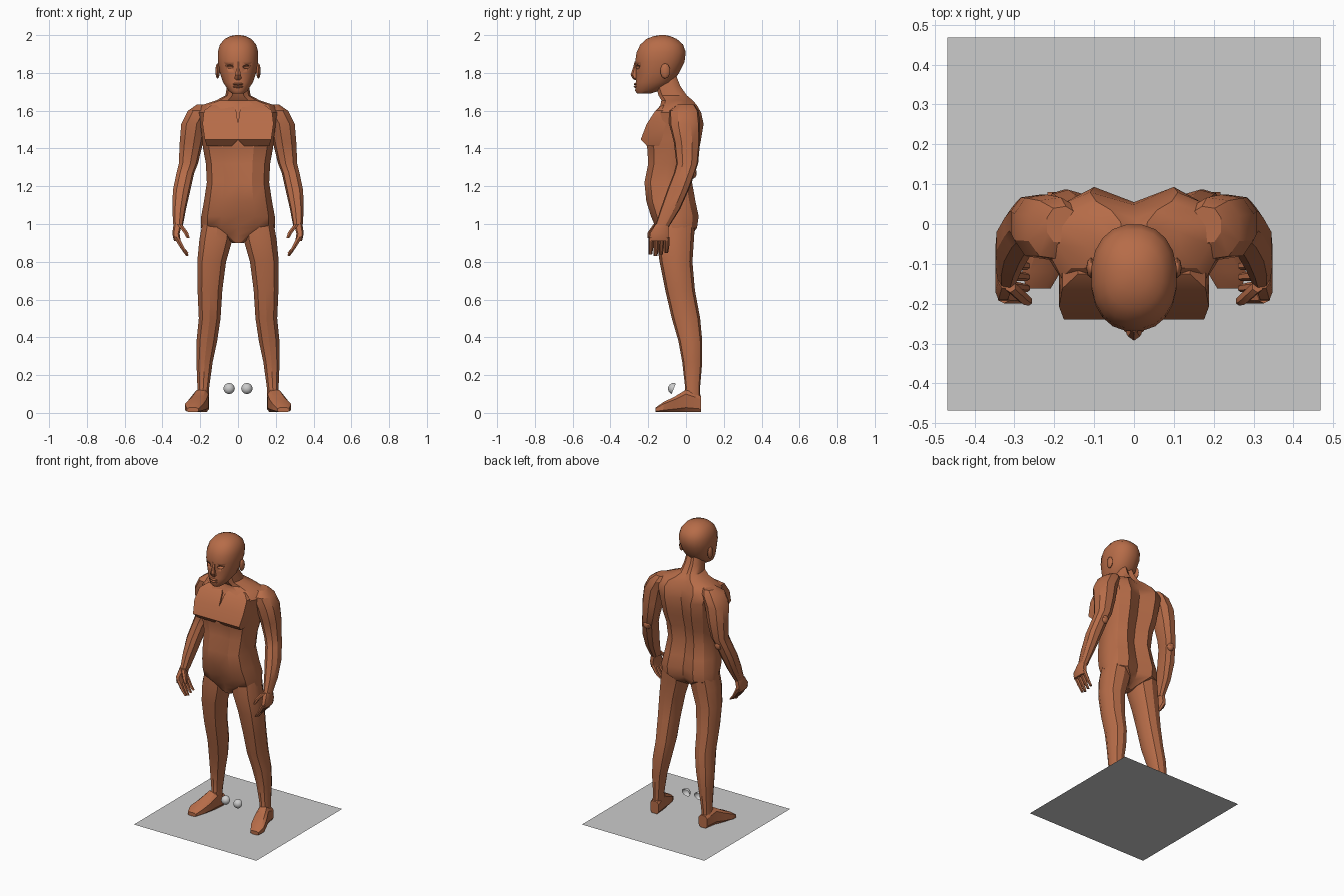
import bpy, bmesh, math
from mathutils import Vector, Matrix

cube = bpy.data.objects.get("Cube")
if cube:
    bpy.data.objects.remove(cube, do_unlink=True)


def material(name, colour):
    m = bpy.data.materials.new(name)
    m.use_nodes = True
    m.diffuse_color = colour
    m.node_tree.nodes["Principled BSDF"].inputs["Base Color"].default_value = colour
    return m


SKIN = material("terracotta skin", (0.47, 0.15, 0.065, 1))
GREY = material("light grey", (0.6, 0.6, 0.6, 1))


def finish(name, bm, mat=SKIN, angle=32):
    bmesh.ops.recalc_face_normals(bm, faces=bm.faces)
    mesh = bpy.data.meshes.new(name)
    bm.to_mesh(mesh)
    bm.free()
    mesh.materials.append(mat)
    ob = bpy.data.objects.new(name, mesh)
    bpy.context.collection.objects.link(ob)
    bpy.ops.object.select_all(action='DESELECT')
    ob.select_set(True)
    bpy.context.view_layer.objects.active = ob
    bpy.ops.object.shade_smooth_by_angle(angle=math.radians(angle))
    return ob


def rounded(n, power=1.0):
    """Unit outline between a circle (1) and a box (towards 0)."""
    pts = []
    for i in range(n):
        a = math.tau * (i + 0.5) / n
        c, s = math.cos(a), math.sin(a)
        pts.append((math.copysign(abs(c) ** power, c), math.copysign(abs(s) ** power, s)))
    return pts


def loft(name, outline, sections, axis="z", side=1, angle=32):
    """Skin an outline through sections: position, x min/max, then min/max of the other axis."""
    bm = bmesh.new()
    rings = []
    for t, x0, x1, b0, b1 in sections:
        ring = []
        for u, v in outline:
            x = side * ((x0 + x1) / 2 + u * (x1 - x0) / 2)
            b = (b0 + b1) / 2 + v * (b1 - b0) / 2
            ring.append(bm.verts.new((x, b, t) if axis == "z" else (x, t, b)))
        rings.append(ring)
    n = len(outline)
    for low, high in zip(rings, rings[1:]):
        for i in range(n):
            j = (i + 1) % n
            bm.faces.new((low[i], low[j], high[j], high[i]))
    bm.faces.new(rings[0])
    bm.faces.new(rings[-1])
    return finish(name, bm, angle=angle)


def ball(name, centre, size, segments=12, mat=SKIN):
    bm = bmesh.new()
    bmesh.ops.create_uvsphere(bm, u_segments=segments, v_segments=8, radius=1)
    bmesh.ops.transform(bm, verts=bm.verts,
                        matrix=Matrix.Translation(centre) @ Matrix.Diagonal((*size, 1)))
    return finish(name, bm, mat, 40)


def centred(rows):
    return [(z, -w, w, y0, y1) for z, w, y0, y1 in rows]


# Torso and neck, with a groove down the spine
half = [(0, -.93), (.45, -1), (.83, -.75), (1, -.15), (.98, .35), (.83, .75), (.5, 1), (0, .74)]
torso_outline = half + [(-u, v) for u, v in reversed(half[1:-1])]
loft("torso", torso_outline, centred([
    (.9, .03, -.12, -.04), (.94, .11, -.14, .03), (.98, .195, -.16, .058),
    (1.04, .195, -.185, .067), (1.12, .18, -.21, .05), (1.22, .165, -.22, .032),
    (1.32, .17, -.2, .045), (1.4, .185, -.205, .07), (1.45, .19, -.215, .08),
    (1.53, .2, -.2, .093), (1.59, .22, -.165, .08), (1.63, .19, -.135, .057),
    (1.655, .115, -.13, .035), (1.68, .067, -.145, .005), (1.73, .058, -.16, -.03),
    (1.78, .05, -.16, -.05)]))

# Head with carved eye sockets
head = loft("head", rounded(20, .9), centred([
    (1.69, .03, -.258, -.19), (1.705, .05, -.27, -.14), (1.75, .08, -.267, -.07),
    (1.8, .097, -.265, -.035), (1.86, .108, -.27, -.006), (1.91, .108, -.263, 0),
    (1.95, .097, -.243, -.014), (1.98, .072, -.21, -.048), (1.995, .04, -.17, -.085),
    (2.0, .012, -.14, -.11)]), angle=40)
for x in (.046, -.046):
    cutter = ball("socket_cutter", (x, -.262, 1.832), (.021, .026, .01))
    cutter.hide_render = True
    cut = head.modifiers.new("socket", 'BOOLEAN')
    cut.operation = 'DIFFERENCE'
    cut.object = cutter
    bpy.context.view_layer.objects.active = head
    bpy.ops.object.modifier_apply(modifier=cut.name)
    bpy.data.objects.remove(cutter, do_unlink=True)

# Nose and lips
loft("nose", rounded(6), centred([
    (1.762, .012, -.272, -.25), (1.773, .022, -.284, -.25), (1.79, .017, -.293, -.25),
    (1.825, .01, -.281, -.25), (1.86, .012, -.272, -.25)]))
for name, z in (("upper_lip", 1.741), ("lower_lip", 1.727)):
    ball(name, (0, -.262, z), (.028, .015, .007))

# Limbs and other paired parts
box = [(-1, -1), (1, -1), (1, 1), (-1, 1)]
for label, side in (("left", 1), ("right", -1)):
    loft(label + "_pectoral", box, [
        (1.412, .035, .165, -.205, -.1), (1.447, 0, .176, -.24, -.09),
        (1.53, 0, .188, -.208, -.06), (1.6, .01, .18, -.162, -.05),
        (1.63, .03, .14, -.125, -.05)], side=side)

    loft(label + "_arm", rounded(9, .85), [
        (.985, .293, .343, -.165, -.09), (1.08, .275, .35, -.135, -.03),
        (1.18, .252, .347, -.1, .015), (1.27, .232, .328, -.065, .048),
        (1.32, .212, .316, -.052, .065), (1.43, .185, .312, -.065, .075),
        (1.53, .165, .304, -.09, .075), (1.6, .13, .268, -.09, .068),
        (1.632, .14, .22, -.05, .045)], side=side)
    ball(label + "_elbow", (side * .272, .035, 1.27), (.026, .022, .03), 8)

    # Hand with curled fingers
    loft(label + "_palm", rounded(8, .6), [
        (.91, .303, .34, -.197, -.092), (.95, .308, .349, -.193, -.09),
        (1.0, .295, .342, -.162, -.092)], side=side)
    for i in range(4):
        y = -.199 + i * .028
        tip = .83 + .008 * abs(i - 1)
        loft(label + "_finger_" + str(i + 1), rounded(6), [
            (tip, .26, .276, y, y + .02), (.875, .283, .308, y, y + .026),
            (.93, .31, .343, y, y + .028)], side=side)
    loft(label + "_thumb", rounded(6), [
        (.925, .255, .272, -.205, -.182), (.955, .262, .29, -.203, -.172),
        (1.0, .296, .325, -.172, -.14)], side=side)

    loft(label + "_leg", rounded(10, .85), [
        (.04, .155, .222, -.03, .078), (.13, .152, .216, -.004, .074),
        (.27, .132, .222, -.02, .086), (.38, .108, .222, -.04, .086),
        (.5, .09, .21, -.075, .075), (.65, .08, .217, -.11, .047),
        (.8, .06, .219, -.14, .034), (.92, .025, .208, -.157, .042),
        (1.04, .02, .185, -.15, .05)], side=side)

    # Foot, splayed outwards
    loft(label + "_foot", rounded(8, .55), [
        (-.162, .208, .272, .003, .028), (-.12, .182, .283, .003, .058),
        (-.06, .165, .262, .003, .088), (0, .155, .235, .003, .125),
        (.08, .152, .218, .003, .09)], axis="y", side=side)

    ball(label + "_ear", (side * .108, -.11, 1.81), (.012, .026, .04), 8)

    # Loose hollow eye shell hovering over the base
    bm = bmesh.new()
    bmesh.ops.create_uvsphere(bm, u_segments=16, v_segments=12, radius=.03)
    bmesh.ops.bisect_plane(bm, geom=bm.verts[:] + bm.edges[:] + bm.faces[:],
                           plane_co=(0, 0, 0), plane_no=Vector((0, 1, -.4)), clear_outer=True)
    bmesh.ops.translate(bm, verts=bm.verts, vec=(side * .047, -.065, .128))
    finish(label + "_eye", bm, GREY)

# Flat square base
bm = bmesh.new()
bmesh.ops.create_grid(bm, x_segments=1, y_segments=1, size=.468)
finish("base_plate", bm, GREY)
